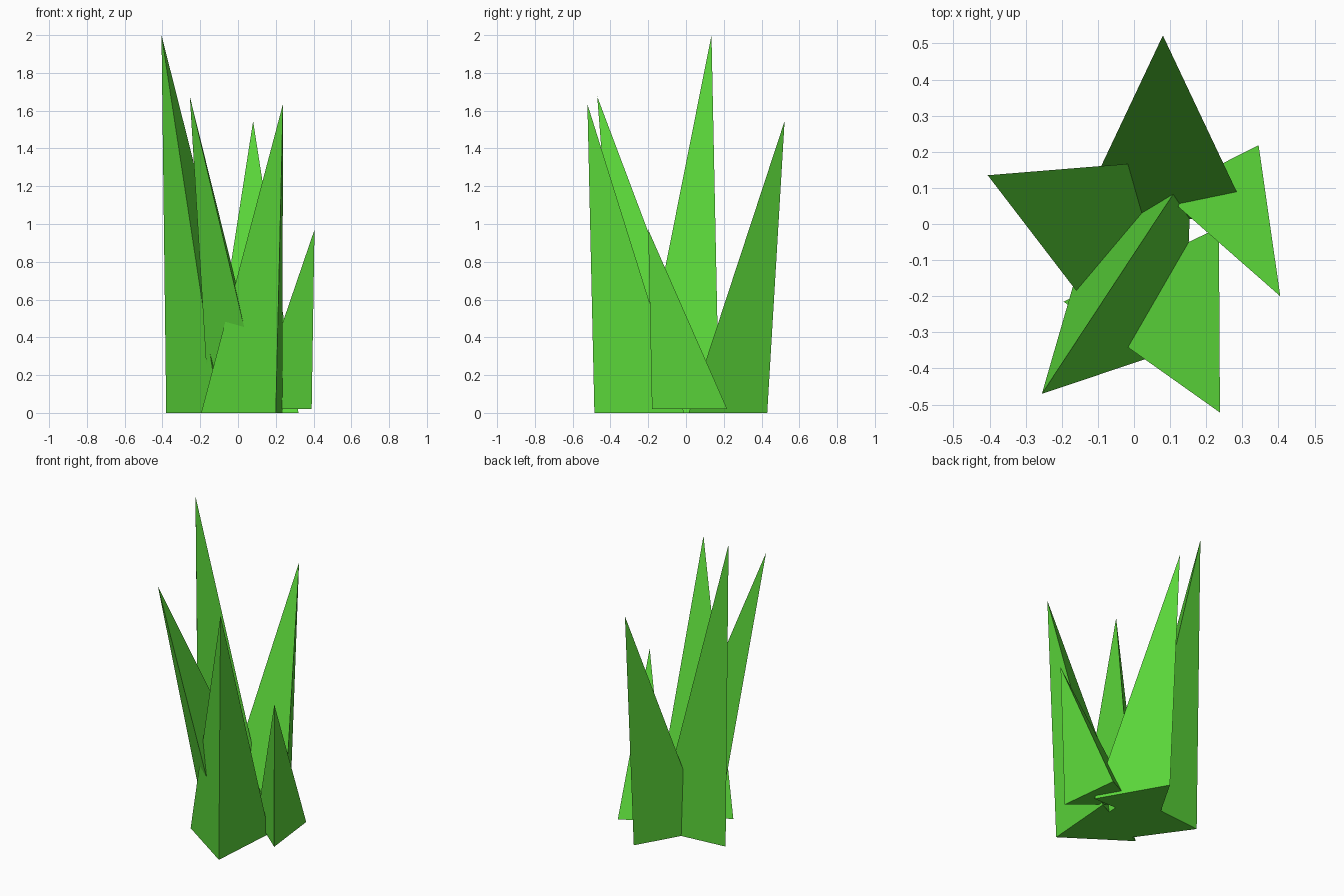
import bpy
import bmesh

# Remove the default cube
cube = bpy.data.objects.get("Cube")
if cube:
    bpy.data.objects.remove(cube, do_unlink=True)

# Single grass colour
GREEN = (0.105, 0.68, 0.042, 1.0)
grass = bpy.data.materials.new("grass_green")
grass.use_nodes = True
grass.diffuse_color = GREEN
bsdf = next(n for n in grass.node_tree.nodes if n.type == 'BSDF_PRINCIPLED')
bsdf.inputs["Base Color"].default_value = GREEN
bsdf.inputs["Roughness"].default_value = 0.9


def blade(name, corners, tip, base_z=0.0):
    """A three-sided spike: triangular foot joined to one leaning tip."""
    bm = bmesh.new()
    foot = [bm.verts.new((x, y, base_z)) for x, y in corners]
    top = bm.verts.new(tip)
    bm.faces.new(foot)
    for i in range(3):
        bm.faces.new((foot[i], foot[(i + 1) % 3], top))
    bmesh.ops.recalc_face_normals(bm, faces=bm.faces)
    mesh = bpy.data.meshes.new(name)
    bm.to_mesh(mesh)
    bm.free()
    mesh.materials.append(grass)
    obj = bpy.data.objects.new(name, mesh)
    bpy.context.collection.objects.link(obj)
    return obj


# Tall blade on the right, tip above its outer corner
blade("tall_blade", [(-0.38, 0.13), (-0.10, -0.263), (0.10, 0.176)],
      (-0.405, 0.135, 2.0))
# Back blade
blade("back_blade", [(0.08, 0.43), (-0.16, 0.014), (0.32, 0.014)],
      (0.08, 0.522, 1.545))
# Front blade
blade("front_blade", [(0.20, -0.485), (0.235, -0.01), (-0.195, -0.215)],
      (0.238, -0.522, 1.635))
# Leaning blade, rooted in the middle of the clump
blade("leaning_blade", [(-0.153, -0.117), (0.14, -0.338), (0.16, 0.161)],
      (-0.255, -0.47, 1.675))
# Short blade on the left, lifted slightly
blade("short_blade", [(0.39, -0.18), (0.345, 0.218), (0.08, 0.085)],
      (0.405, -0.20, 0.97), base_z=0.02)
